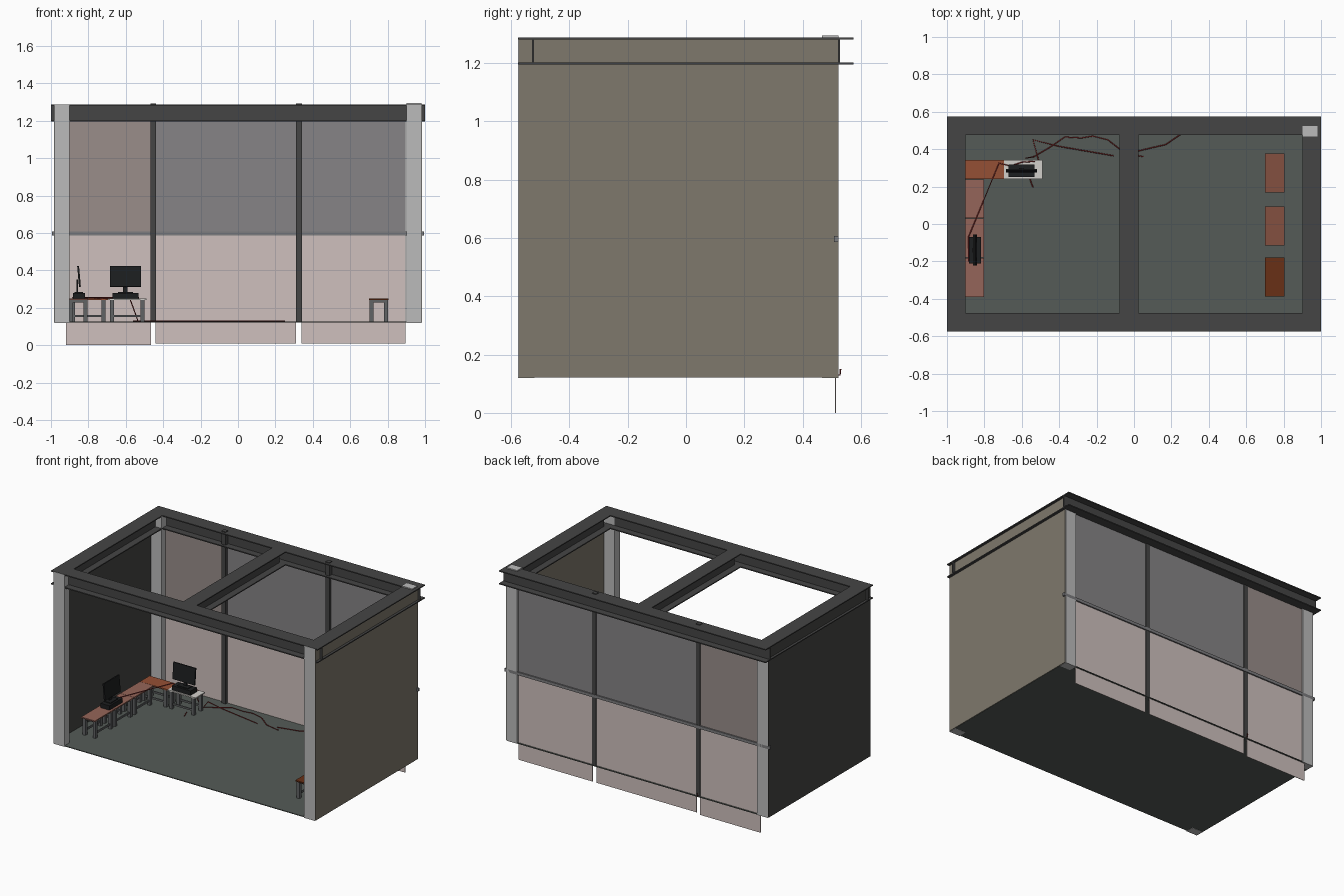
import bpy, bmesh
from mathutils import Vector, Matrix
from math import radians

if "Cube" in bpy.data.objects:
    bpy.data.objects.remove(bpy.data.objects["Cube"])

def material(name, r, g, b):
    m = bpy.data.materials.new(name)
    m.diffuse_color = (r, g, b, 1)
    m.use_nodes = True
    m.node_tree.nodes["Principled BSDF"].inputs["Base Color"].default_value = m.diffuse_color
    return m

STEEL = material("dark_steel", 0.06, 0.06, 0.06)
COLUMN = material("light_column", 0.5, 0.5, 0.5)
RAIL = material("rail_grey", 0.2, 0.2, 0.21)
LEG = material("leg_grey", 0.12, 0.125, 0.13)
BLACK = material("black", 0.012, 0.013, 0.014)
FLOOR = material("floor_green_grey", 0.09, 0.105, 0.095)
WALL_R = material("olive_wall", 0.21, 0.19, 0.15)
WALL_L = material("dark_wall", 0.06, 0.06, 0.055)
PINK = material("pink_panel", 0.62, 0.53, 0.51)
GREY = material("grey_panel", 0.24, 0.23, 0.24)
BROWN = material("brown_panel", 0.32, 0.27, 0.255)
TOP_PINK = material("pink_desk", 0.3, 0.13, 0.1)
TOP_ORANGE = material("orange_desk", 0.3, 0.08, 0.035)
TOP_WHITE = material("white_desk", 0.65, 0.63, 0.6)
TOP_RED = material("red_desk", 0.23, 0.08, 0.05)
TOP_RUST = material("rust_desk", 0.14, 0.03, 0.008)
CABLE = material("red_cable", 0.2, 0.02, 0.02)

def finish(name, bm, mat):
    bmesh.ops.recalc_face_normals(bm, faces=bm.faces)
    me = bpy.data.meshes.new(name)
    bm.to_mesh(me)
    bm.free()
    me.materials.append(mat)
    ob = bpy.data.objects.new(name, me)
    bpy.context.collection.objects.link(ob)
    return ob

def boxes(name, mat, *extents):
    """One object from boxes given as (x0, x1, y0, y1, z0, z1)."""
    bm = bmesh.new()
    for x0, x1, y0, y1, z0, z1 in extents:
        m = Matrix.Translation(((x0 + x1) / 2, (y0 + y1) / 2, (z0 + z1) / 2))
        m = m @ Matrix.Diagonal((x1 - x0, y1 - y0, z1 - z0, 1))
        bmesh.ops.create_cube(bm, size=1, matrix=m)
    return finish(name, bm, mat)

def i_beam(name, a, b, z0=1.195, z1=1.288, half=0.05, web=0.004, flange=0.007):
    """I-section swept between two plan points."""
    a, b = Vector((*a, 0)), Vector((*b, 0))
    side = (b - a).normalized().cross(Vector((0, 0, 1)))
    right = [(half, z0), (half, z0 + flange), (web, z0 + flange),
             (web, z1 - flange), (half, z1 - flange), (half, z1)]
    prof = right + [(-s, z) for s, z in reversed(right)]
    bm = bmesh.new()
    f = bm.faces.new([bm.verts.new(a + side * s + Vector((0, 0, z))) for s, z in prof])
    ext = bmesh.ops.extrude_face_region(bm, geom=[f], use_keep_orig=True)
    bmesh.ops.translate(bm, vec=b - a,
                        verts=[v for v in ext["geom"] if isinstance(v, bmesh.types.BMVert)])
    finish(name, bm, STEEL)

# Roof frame
i_beam("front_beam", (-1, -0.525), (1, -0.525))
i_beam("back_beam", (-1, 0.525), (1, 0.525))
for n, x in (("left", -0.95), ("middle", -0.027), ("right", 0.95)):
    i_beam(n + "_beam", (x, -0.475), (x, 0.475))

# Floor and side walls
boxes("floor", FLOOR, (-0.98, 0.98, -0.572, 0.522, 0.121, 0.126))
boxes("right_wall", WALL_R, (0.98, 0.984, -0.573, 0.521, 0.122, 1.284))
boxes("left_wall", WALL_L, (-0.984, -0.98, -0.573, 0.521, 0.122, 1.284))

# Corner columns
for n, x in (("left", -0.94), ("right", 0.94)):
    boxes(f"front_{n}_column", COLUMN, (x - 0.04, x + 0.04, -0.576, -0.52, 0.12, 1.287))
    boxes(f"back_{n}_column", COLUMN,
          (x - 0.04, x + 0.04, 0.467, 0.523, 0.12, 1.295 if x > 0 else 1.287))

# Back wall: panels, mullions and rail
bays = [("left", -0.92, -0.465, 0.0, BROWN), ("middle", -0.44, 0.31, 0.01, GREY),
        ("right", 0.34, 0.895, 0.01, GREY)]
for n, x0, x1, z, mat in bays:
    boxes(n + "_lower_panel", PINK, (x0, x1, 0.511, 0.514, z, 0.59))
    boxes(n + "_upper_panel", mat, (x0, x1, 0.511, 0.514, 0.59, 1.195))
for n, x in (("left", -0.453), ("right", 0.326)):
    boxes(n + "_mullion", STEEL, (x - 0.015, x + 0.015, 0.492, 0.52, 0.126, 1.293))
boxes("back_rail", RAIL, (-0.995, 0.995, 0.508, 0.523, 0.587, 0.607))

# Tables
def table(name, cx, cy, mat, along_x=False):
    L, W, t = 0.104, 0.0515, 0.021
    top = boxes(name + "_top", mat, (-L, L, -W, W, 0.242, 0.25))
    parts = []
    for s in (-1, 1):
        for e in (-1, 1):
            x, y = e * (L - 0.022), s * (W - 0.013)
            parts.append((x - t / 2, x + t / 2, y - t / 2, y + t / 2, 0.126, 0.242))
        y = s * (W - 0.013)
        parts.append((-L + 0.03, L - 0.03, y - 0.004, y + 0.004, 0.15, 0.162))
    for e in (-1, 1):
        x = e * (L - 0.022)
        parts.append((x - 0.005, x + 0.005, -W + 0.02, W - 0.02, 0.228, 0.242))
    legs = boxes(name + "_legs", LEG, *parts)
    for ob in (top, legs):
        ob.location = (cx, cy, 0)
        ob.rotation_euler.z = 0 if along_x else radians(90)

for i, y in enumerate((-0.285, -0.075, 0.135)):
    table(f"left_table_{i + 1}", -0.853, y, TOP_PINK)
table("corner_table", -0.8, 0.292, TOP_ORANGE, True)
table("white_table", -0.592, 0.292, TOP_WHITE, True)
for i, (y, mat) in enumerate(((-0.284, TOP_RUST), (-0.01, TOP_RED), (0.272, TOP_RED))):
    table(f"right_table_{i + 1}", 0.753, y, mat)

# Computers: flat case, stand and screen
def computer(name, x, y, turn):
    case = boxes(name + "_case", BLACK, (-0.07, 0.07, -0.033, 0.033, 0.25, 0.28))
    stand = boxes(name + "_stand", BLACK, (-0.04, 0.04, -0.02, 0.025, 0.28, 0.285),
                  (-0.012, 0.012, 0.006, 0.014, 0.28, 0.35))
    screen = boxes(name + "_screen", BLACK, (-0.083, 0.083, -0.005, 0.005, -0.056, 0.056))
    for ob in (case, stand):
        ob.location = (x, y, 0)
        ob.rotation_euler.z = turn
    screen.matrix_world = (Matrix.Translation((x, y, 0.368)) @ Matrix.Rotation(turn, 4, 'Z')
                           @ Matrix.Rotation(radians(-5), 4, 'X'))

computer("back_computer", -0.602, 0.285, 0)
computer("left_computer", -0.85, -0.14, radians(90))

# Cables
def cable(name, pts):
    cu = bpy.data.curves.new(name, 'CURVE')
    cu.dimensions = '3D'
    cu.bevel_depth = 0.003
    cu.bevel_resolution = 0
    cu.use_fill_caps = True
    sp = cu.splines.new('POLY')
    sp.points.add(len(pts) - 1)
    for p, co in zip(sp.points, pts):
        p.co = (*co, 1)
    cu.materials.append(CABLE)
    bpy.context.collection.objects.link(bpy.data.objects.new(name, cu))

T, F = 0.254, 0.13
cable("desk_cable", [(-0.885, -0.2, T), (-0.885, -0.07, T), (-0.722, 0.325, T),
                     (-0.66, 0.31, T), (-0.6, 0.33, T), (-0.53, 0.335, T)])
cable("drop_cable", [(-0.58, 0.352, T), (-0.56, 0.355, 0.2), (-0.535, 0.36, F),
                     (-0.45, 0.41, F), (-0.37, 0.465, F), (-0.28, 0.46, F), (-0.22, 0.47, F),
                     (-0.14, 0.45, F), (-0.05, 0.38, F), (0.05, 0.36, F)])
cable("floor_cable", [(-0.51, 0.34, F), (-0.54, 0.45, F), (-0.4, 0.415, F), (-0.11, 0.365, F)])
cable("short_cable", [(-0.56, 0.25, F), (-0.54, 0.195, F)])
cable("right_cable", [(0.02, 0.39, F), (0.17, 0.425, F), (0.25, 0.48, F)])
cable("outer_cable", [(-0.455, 0.515, F), (-0.455, 0.528, F), (-0.455, 0.53, 0.15)])
